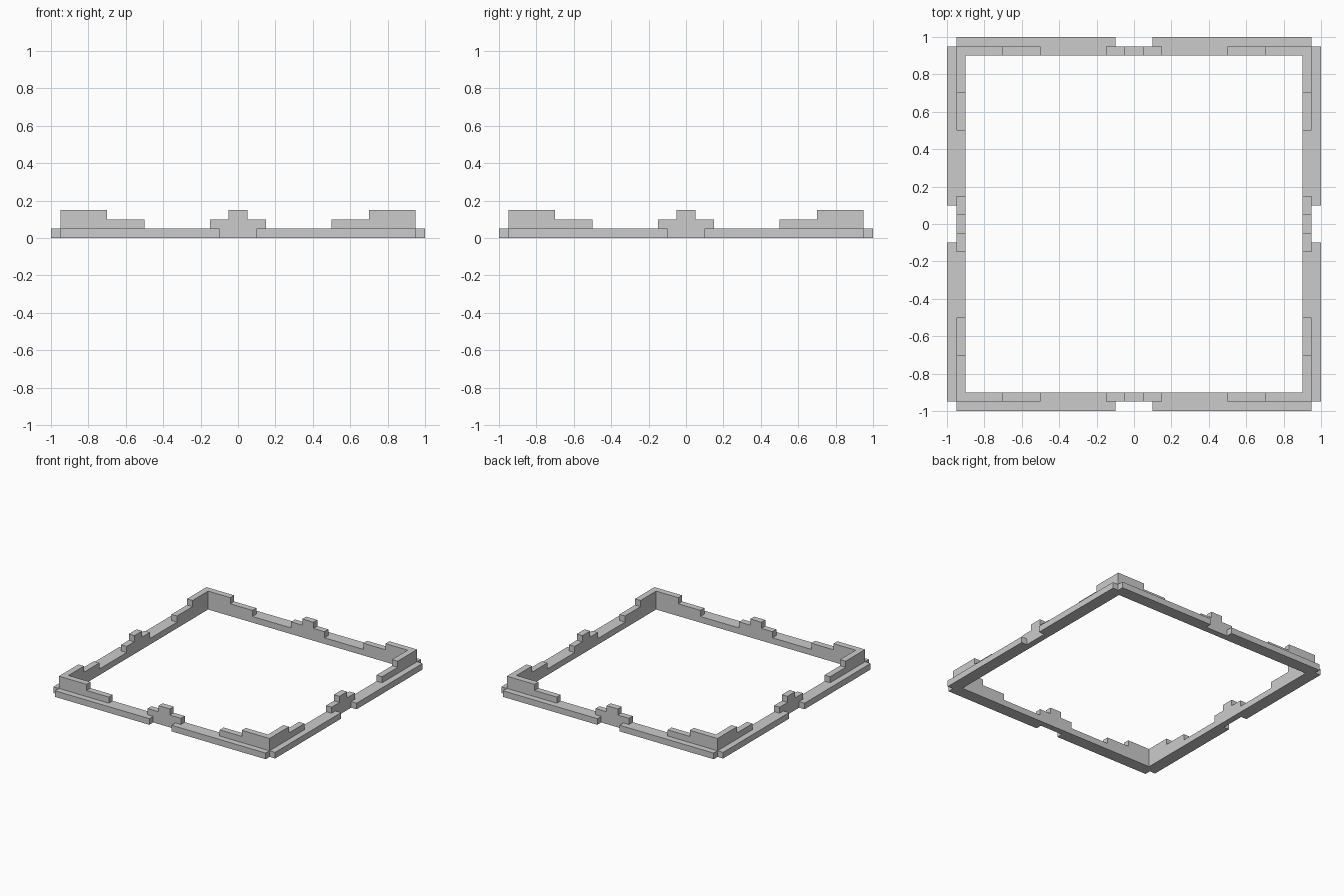
import bpy, bmesh, math

if "Cube" in bpy.data.objects:
    bpy.data.objects.remove(bpy.data.objects["Cube"])

# Plan and height break lines; blocks between them are filled or empty
half = [0.05, 0.10, 0.15, 0.50, 0.70, 0.90, 0.95, 1.0]
PLAN = [-v for v in reversed(half)] + half
LEVELS = [0.0, 0.05, 0.10, 0.15]


def height(x, y):
    """Frame height over one plan point."""
    across, along = max(abs(x), abs(y)), min(abs(x), abs(y))
    # outer ledge: open at the corners and at the middle of each side
    if across > 0.95:
        return 0.05 if 0.10 < along < 0.95 else 0.0
    # open middle
    if across < 0.90:
        return 0.0
    # inner wall: stepped corners and a stepped tab in the middle
    if along > 0.70 or along < 0.05:
        return 0.15
    if along > 0.50 or along < 0.15:
        return 0.10
    return 0.05


def solid(i, j, k):
    n = len(PLAN) - 1
    if not (0 <= i < n and 0 <= j < n and 0 <= k < 3):
        return False
    x, y = (PLAN[i] + PLAN[i + 1]) / 2, (PLAN[j] + PLAN[j + 1]) / 2
    return height(x, y) > LEVELS[k] + 0.01


bm = bmesh.new()
verts = {}


def vert(i, j, k):
    if (i, j, k) not in verts:
        verts[i, j, k] = bm.verts.new((PLAN[i], PLAN[j], LEVELS[k]))
    return verts[i, j, k]


# Skin only the exposed sides of the filled blocks
for i in range(len(PLAN) - 1):
    for j in range(len(PLAN) - 1):
        for k in range(3):
            if not solid(i, j, k):
                continue
            for axis in range(3):
                for side in (0, 1):
                    cell = [i, j, k]
                    cell[axis] += 1 if side else -1
                    if solid(*cell):
                        continue
                    loop = []
                    for a, b in ((0, 0), (1, 0), (1, 1), (0, 1)):
                        c = [i, j, k]
                        c[axis] += side
                        c[(axis + 1) % 3] += a
                        c[(axis + 2) % 3] += b
                        loop.append(vert(*c))
                    bm.faces.new(loop if side else loop[::-1])

# Merge coplanar faces into clean large ones
bmesh.ops.dissolve_limit(bm, angle_limit=math.radians(1),
                         verts=bm.verts[:], edges=bm.edges[:])
mesh = bpy.data.meshes.new("stepped_frame")
bm.to_mesh(mesh)
bm.free()
bpy.context.collection.objects.link(bpy.data.objects.new("stepped_frame", mesh))
